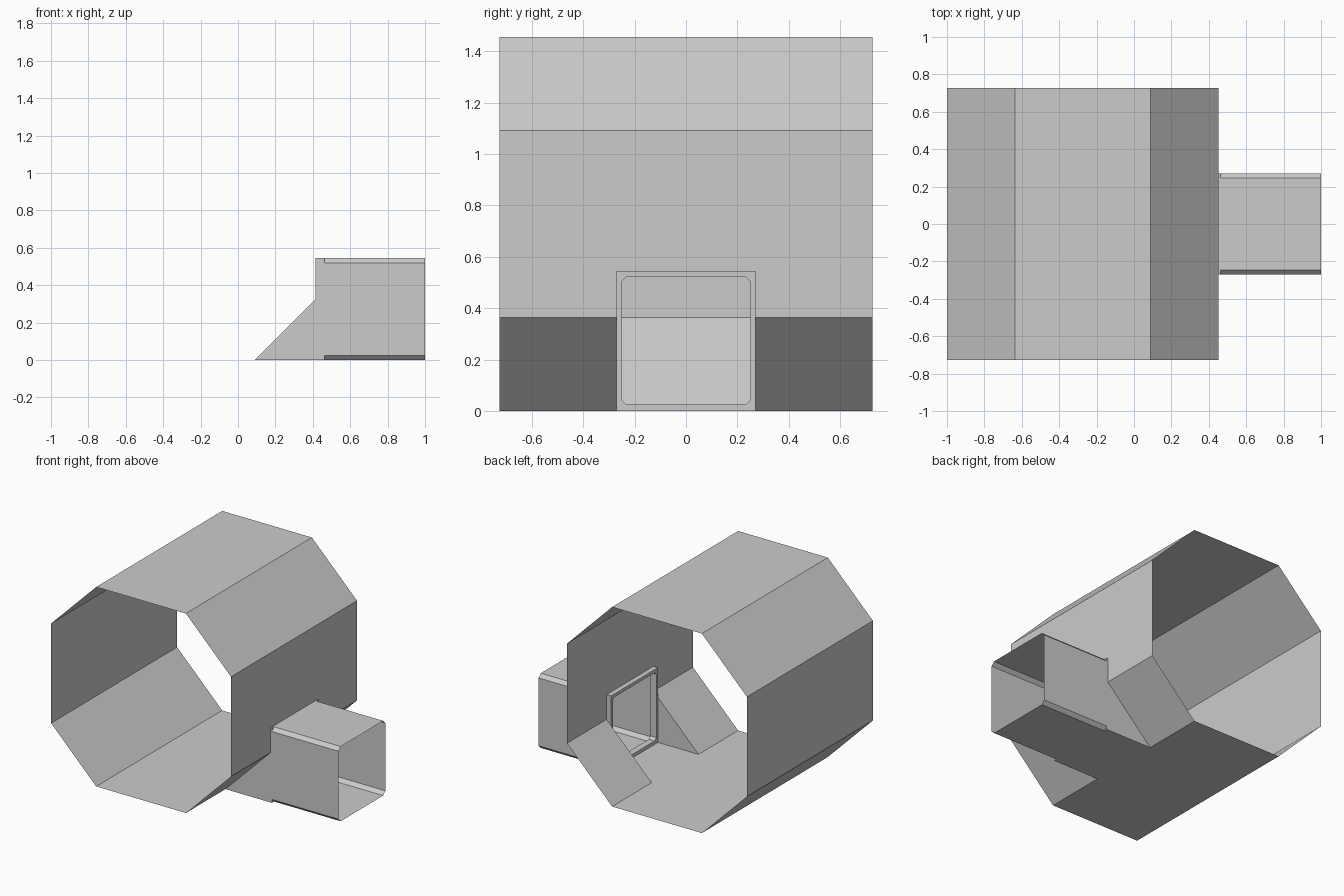
import bpy, bmesh
from mathutils import Vector

if "Cube" in bpy.data.objects:
    bpy.data.objects.remove(bpy.data.objects["Cube"])

L, R, W, H, C = -1.0, 0.452, 0.726, 1.455, 0.364   # barrel extents and corner cut
BW, BH = 0.27, 0.545                               # side duct half width and height
X0, X1 = 0.415, 0.462                              # collar start and end


def finish(bm, name):
    me = bpy.data.meshes.new(name)
    bm.to_mesh(me)
    bm.free()
    ob = bpy.data.objects.new(name, me)
    bpy.context.collection.objects.link(ob)
    return ob


def chamfered(u0, u1, v0, v1, c):
    return [(u0 + c, v0), (u1 - c, v0), (u1, v0 + c), (u1, v1 - c),
            (u1 - c, v1), (u0 + c, v1), (u0, v1 - c), (u0, v0 + c)]


def bridge(bm, a, b):
    n = len(a)
    return [bm.faces.new((a[i], a[(i + 1) % n], b[(i + 1) % n], b[i])) for i in range(n)]


def ring(bm, pts):
    return [bm.verts.new(p) for p in pts]


# Open eight-sided barrel along y
bm = bmesh.new()
prof = chamfered(L, R, 0, H, C)
bridge(bm, ring(bm, [(x, -W, z) for x, z in prof]),
       ring(bm, [(x, W, z) for x, z in prof]))
bmesh.ops.reverse_faces(bm, faces=bm.faces[:])


# Opening for the duct in the right wall and the slope below it
def cut(co, no):
    fs = [f for f in bm.faces
          if f.calc_center_median().x > 0.2 and f.calc_center_median().z < 1.0]
    es = {e for f in fs for e in f.edges}
    vs = {v for f in fs for v in f.verts}
    bmesh.ops.bisect_plane(bm, geom=list(vs) + list(es) + fs, plane_co=co, plane_no=no)


cut((0, BW, 0), (0, 1, 0))
cut((0, -BW, 0), (0, 1, 0))
cut((0, 0, BH), (0, 0, 1))
hole = []
for f in bm.faces:
    c = f.calc_center_median()
    if c.x > 0.2 and abs(c.y) < BW - 0.01 and c.z < BH:
        hole.append(f)
bmesh.ops.delete(bm, geom=hole, context='FACES')
bmesh.ops.recalc_face_normals(bm, faces=bm.faces[:])
for f in bm.faces:
    if f.normal.dot(f.calc_center_median() - Vector(((L + R) / 2, 0, H / 2))) < 0:
        f.normal_flip()
finish(bm, "barrel")

# Wedge cheeks and floor joining the barrel to the duct
bm = bmesh.new()
xs = R - C
rows = []
for y in (-BW, BW):
    tri = ring(bm, [(xs, y, 0), (X0, y, 0), (X0, y, X0 - xs)])
    bm.faces.new(tri if y < 0 else tri[::-1])
    rows.append(tri)
a, b = rows
bm.faces.new((a[0], b[0], b[1], a[1]))
finish(bm, "wedge_cheeks")

# Square collar with a chamfered opening
bm = bmesh.new()
outer = chamfered(-BW, BW, 0, BH, 0.0005)
inner = chamfered(-0.25, 0.25, 0.025, 0.522, 0.018)
o0, o1 = [ring(bm, [(x, y, z) for y, z in outer]) for x in (X0, X1)]
i0, i1 = [ring(bm, [(x, y, z) for y, z in inner]) for x in (X0, X1)]
for p, q in ((o0, o1), (o1, i1), (i1, i0), (i0, o0)):
    bridge(bm, p, q)
bmesh.ops.recalc_face_normals(bm, faces=bm.faces[:])
finish(bm, "collar")

# Open duct with chamfered corners
bm = bmesh.new()
duct = chamfered(-BW, BW, 0, BH, 0.025)
d0, d1 = [ring(bm, [(x, y, z) for y, z in duct]) for x in (X1, 1.0)]
bridge(bm, d0, d1)
for f in bm.faces:
    f.normal_update()
    if f.normal.dot(f.calc_center_median() - Vector((0.73, 0, BH / 2))) < 0:
        f.normal_flip()
finish(bm, "duct")
